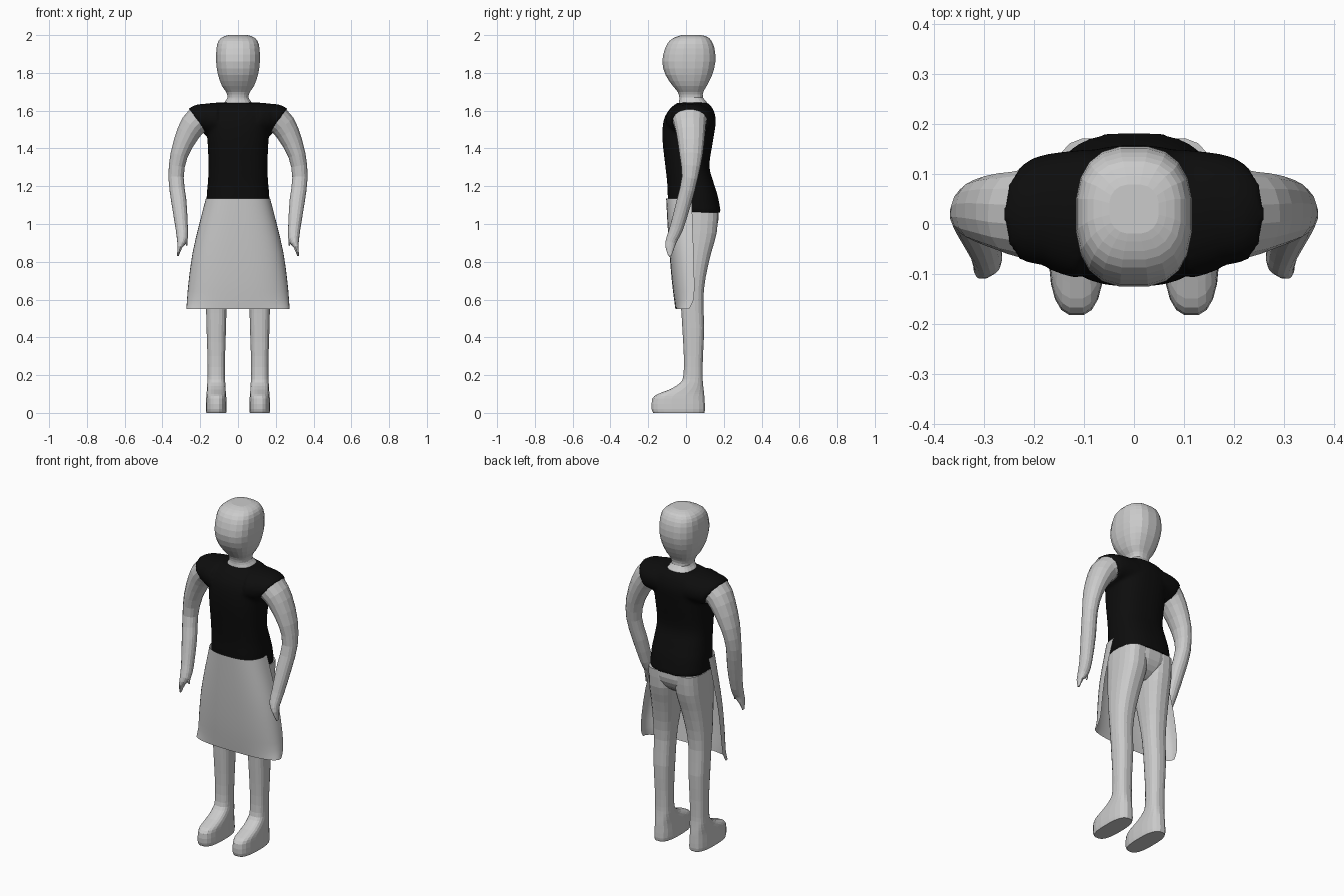
import bpy, bmesh, math
from mathutils import Vector

if "Cube" in bpy.data.objects:
    bpy.data.objects.remove(bpy.data.objects["Cube"])


def catmull(p0, p1, p2, p3, t):
    return [0.5 * (2*b + (c-a)*t + (2*a-5*b+4*c-d)*t*t + (3*b-a-3*c+d)*t**3)
            for a, b, c, d in zip(p0, p1, p2, p3)]


def smooth_rows(rows, steps):
    """Insert in-between rows along a smooth spline."""
    out, n = [], len(rows)
    for i in range(n - 1):
        for s in range(steps):
            out.append(catmull(rows[max(i-1, 0)], rows[i], rows[i+1],
                               rows[min(i+2, n-1)], s / steps))
    return out + [list(rows[-1])]


def spow(v, e):
    return math.copysign(abs(v) ** e, v)


def loft(bm, rows, side=1, seg=20, power=0.85, flat=True, steps=2, keep=None):
    """Capped tube through rows of (x, y, z, half width, half depth)."""
    rows = smooth_rows(rows, steps)
    cs = [Vector(r[:3]) for r in rows]
    rings = []
    for i, r in enumerate(rows[:keep]):
        t = Vector((0, 0, 1))
        if not flat:
            t = (cs[min(i+1, len(cs)-1)] - cs[max(i-1, 0)]).normalized()
        u = Vector((0, 1, 0)).cross(t).normalized()
        v = t.cross(u)
        ring = []
        for k in range(seg):
            a = 2 * math.pi * (k + 0.5) / seg
            p = cs[i] + u * r[3] * spow(math.cos(a), power) + v * r[4] * spow(math.sin(a), power)
            p.x *= side
            ring.append(bm.verts.new(p))
        rings.append(ring)
    for a, b in zip(rings, rings[1:]):
        for k in range(seg):
            j = (k + 1) % seg
            bm.faces.new((a[k], a[j], b[j], b[k]))
    bm.faces.new(rings[0])
    bm.faces.new(rings[-1])


def upright(rows):
    """Turn (z, x, half width, front y, back y) into loft rows."""
    return [(x, (f+b)/2, z, w, (b-f)/2) for z, x, w, f, b in rows]


def finish(bm, name):
    bmesh.ops.recalc_face_normals(bm, faces=bm.faces)
    me = bpy.data.meshes.new(name)
    bm.to_mesh(me)
    bm.free()
    ob = bpy.data.objects.new(name, me)
    bpy.context.collection.objects.link(ob)
    return ob


# head and neck
bm = bmesh.new()
loft(bm, upright([
    (1.60, 0, .095, -.045, .13), (1.645, 0, .072, -.038, .11), (1.67, 0, .056, -.036, .09),
    (1.70, 0, .064, -.045, .093), (1.73, 0, .085, -.07, .11), (1.79, 0, .107, -.11, .14),
    (1.86, 0, .117, -.127, .157), (1.93, 0, .115, -.112, .152), (1.97, 0, .104, -.088, .135),
    (1.99, 0, .082, -.055, .115), (2.0, 0, .05, -.02, .08)]), power=0.78)
finish(bm, "head")

# arms with a finger and a thumb
ARM = [(.10, .02, 1.555, .083, .123), (.17, .025, 1.555, .076, .108), (.215, .02, 1.547, .073, .09),
       (.262, .025, 1.485, .063, .078), (.312, .027, 1.365, .047, .062), (.328, .02, 1.245, .041, .043),
       (.313, -.01, 1.12, .041, .04), (.298, -.05, .98, .033, .036), (.295, -.075, .92, .029, .03),
       (.308, -.085, .88, .014, .025), (.318, -.085, .83, .004, .008)]
THUMB = [(.292, -.068, .95, .014, .02), (.278, -.072, .915, .011, .016), (.27, -.074, .885, .003, .005)]
for side, label in ((1, "right"), (-1, "left")):
    bm = bmesh.new()
    loft(bm, ARM, side, seg=16, power=0.95, flat=False)
    loft(bm, THUMB, side, seg=8, power=1, flat=False)
    finish(bm, label + "_arm")

# legs with feet
LEG = upright([
    (1.06, .085, .078, -.075, .172), (.95, .087, .08, -.072, .163), (.85, .096, .074, -.062, .135),
    (.72, .108, .064, -.045, .105), (.60, .114, .056, -.03, .092), (.45, .115, .052, -.02, .097),
    (.30, .115, .047, -.012, .09), (.20, .115, .046, -.014, .088), (.16, .115, .048, -.03, .09),
    (.125, .115, .05, -.085, .094), (.10, .115, .052, -.15, .097), (.075, .115, .054, -.18, .099),
    (.02, .115, .056, -.183, .102), (.0, .115, .053, -.175, .098)])
for side, label in ((1, "right"), (-1, "left")):
    bm = bmesh.new()
    loft(bm, LEG, side, power=0.75)
    finish(bm, label + "_leg")

# hips
bm = bmesh.new()
loft(bm, upright([(1.14, 0, .155, -.08, .155), (1.06, 0, .163, -.082, .174), (1.0, 0, .158, -.078, .168),
                  (.95, 0, .11, -.06, .135), (.92, 0, .05, -.02, .09)]), power=0.8)
finish(bm, "hips")

# shirt: torso and cap sleeves fused into one skin
bm = bmesh.new()
loft(bm, upright([
    (1.06, 0, .168, -.092, .185), (1.15, 0, .166, -.097, .168), (1.22, 0, .16, -.1, .146),
    (1.31, 0, .156, -.11, .124), (1.45, 0, .162, -.125, .145), (1.55, 0, .166, -.118, .158),
    (1.61, 0, .15, -.085, .142), (1.642, 0, .10, -.045, .115)]), seg=32, power=0.8, steps=4)
SLEEVE = [(x, y, z, a + .006, b + .008) for x, y, z, a, b in ARM]
for side in (1, -1):
    loft(bm, SLEEVE, side, seg=32, power=0.95, flat=False, steps=4, keep=9)
shirt = finish(bm, "shirt")
fuse = shirt.modifiers.new("fuse", 'REMESH')
fuse.mode, fuse.voxel_size, fuse.use_smooth_shade = 'VOXEL', 0.01, True
soften = shirt.modifiers.new("soften", 'SMOOTH')
soften.factor, soften.iterations = 0.5, 4
black = bpy.data.materials.new("black")
black.diffuse_color = (0.004, 0.004, 0.004, 1)
black.use_nodes = True
black.node_tree.nodes["Principled BSDF"].inputs["Base Color"].default_value = black.diffuse_color
shirt.data.materials.append(black)

# apron skirt, open at the back: (z, half width, front y, back edge y)
bm = bmesh.new()
rows = smooth_rows([(1.135, .17, -.105, .03), (1.0, .205, -.098, .035), (.85, .24, -.088, .04),
                    (.70, .261, -.075, .044), (.60, .27, -.063, .04), (.55, .273, -.056, .015)], 2)
N = 24
grid = []
for z, w, f, b in rows:
    angles = [math.pi * k / N for k in range(N + 1)]
    grid.append([bm.verts.new((w * spow(math.cos(a), .75), b - (b-f) * spow(max(math.sin(a), 0), .75), z))
                 for a in angles])
for a, b in zip(grid, grid[1:]):
    for k in range(N):
        bm.faces.new((a[k], a[k+1], b[k+1], b[k]))
apron = finish(bm, "apron")
bpy.ops.object.select_all(action='DESELECT')
apron.select_set(True)
bpy.context.view_layer.objects.active = apron
bpy.ops.object.shade_smooth_by_angle()
